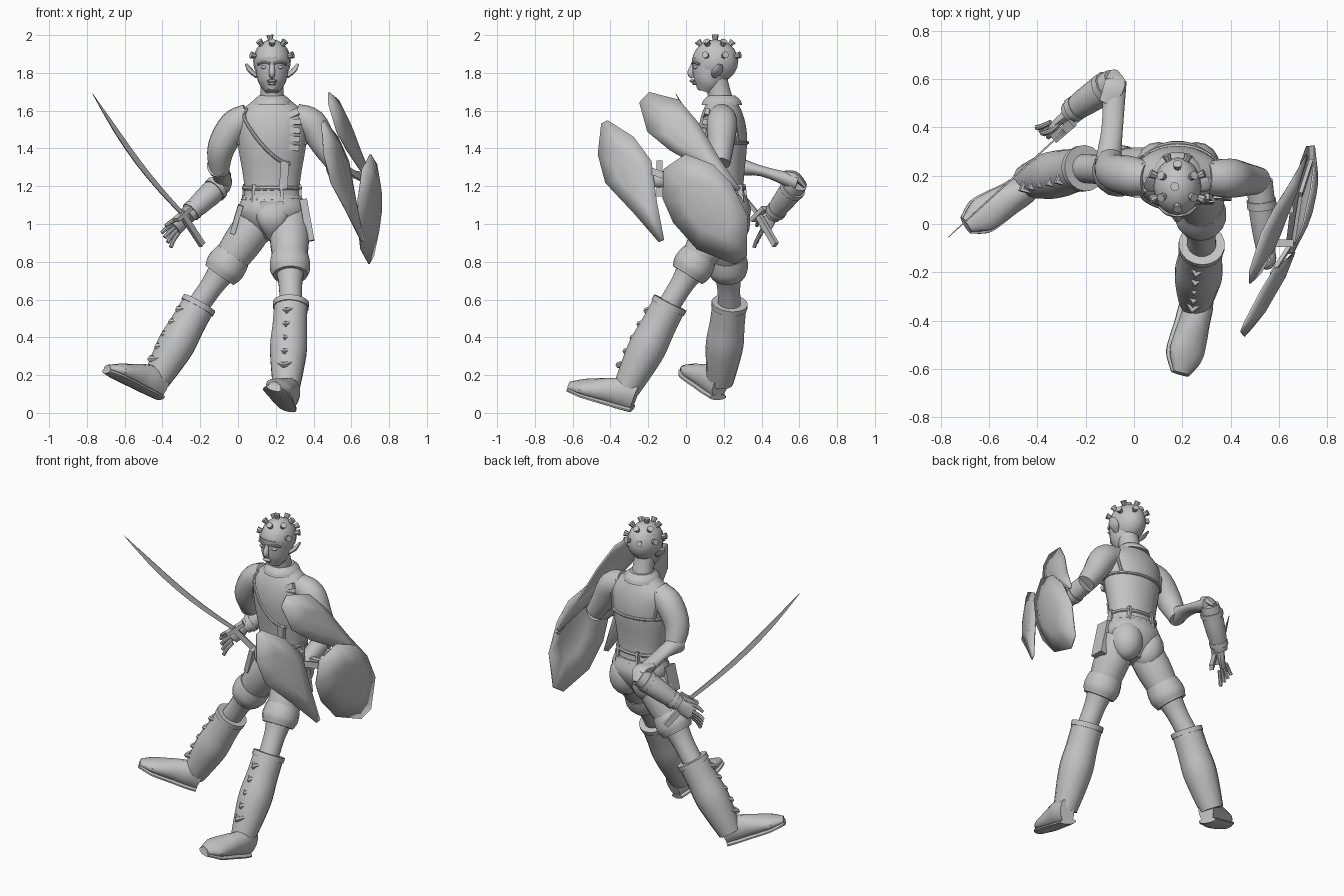
import bpy, bmesh, math
from mathutils import Vector as V

cube = bpy.data.objects.get("Cube")
if cube:
    bpy.data.objects.remove(cube)

grey = bpy.data.materials.new("plain_grey")
grey.use_nodes = True
grey.diffuse_color = (0.55, 0.55, 0.55, 1)
grey.node_tree.nodes["Principled BSDF"].inputs["Base Color"].default_value = grey.diffuse_color
parts = []
ACROSS, BACK, UP = V((1, 0, 0)), V((0, 1, 0)), V((0, 0, 1))


def finish(name, bm):
    bmesh.ops.recalc_face_normals(bm, faces=bm.faces)
    mesh = bpy.data.meshes.new(name)
    bm.to_mesh(mesh)
    bm.free()
    mesh.materials.append(grey)
    obj = bpy.data.objects.new(name, mesh)
    bpy.context.collection.objects.link(obj)
    parts.append(obj)
    return obj


def sample(rows, t):
    """Point at fraction t of a smooth curve through rows."""
    rows = [V(row) for row in rows]
    last = len(rows) - 1
    i = min(int(t * last), last - 1)
    u = t * last - i
    b, c = rows[i], rows[i + 1]
    a = rows[i - 1] if i else b * 2 - c
    d = rows[i + 2] if i + 2 <= last else c * 2 - b
    return b + (c - a) * u / 2 + (a * 2 - b * 5 + c * 4 - d) * u * u / 2 + (b * 3 - a - c * 3 + d) * u ** 3 / 2


def tube(name, path, radii, n=16, side=ACROSS, smooth=4):
    """Ellipses lofted along a path; radii are single numbers or (width, depth)."""
    radii = [r if isinstance(r, tuple) else (r, r) for r in radii]
    if len(radii) == 1:
        radii = radii * 2
    steps = smooth * (max(len(path), len(radii)) - 1)
    centres = [sample(path, i / steps) for i in range(steps + 1)]
    bm, rings = bmesh.new(), []
    for i, centre in enumerate(centres):
        ahead = (centres[min(i + 1, steps)] - centres[max(i - 1, 0)]).normalized()
        wide = (side - ahead * side.dot(ahead)).normalized()
        deep = ahead.cross(wide)
        size = sample(radii, i / steps)
        angles = [math.tau * (j + 0.5) / n for j in range(n)]
        rings.append([bm.verts.new(centre + wide * size.x * math.cos(a) + deep * size.y * math.sin(a))
                      for a in angles])
    for low, high in zip(rings, rings[1:]):
        for j in range(n):
            k = (j + 1) % n
            bm.faces.new((low[j], low[k], high[k], high[j]))
    bm.faces.new(rings[0])
    bm.faces.new(rings[-1])
    return finish(name, bm)


def bar(name, start, end, width, depth, side=ACROSS):
    root = math.sqrt(2)
    tube(name, [start, end], [(width * root, depth * root)], 4, side, 1)


def ball(name, centre, size):
    bm = bmesh.new()
    bmesh.ops.create_uvsphere(bm, u_segments=16, v_segments=10, radius=1)
    obj = finish(name, bm)
    obj.location, obj.scale = centre, size


# torso and pelvis
WAIST, NECK = V((.18, .2, 1.1)), V((.18, .19, 1.67))
TORSO = [(.155, .12), (.148, .108), (.16, .115), (.177, .127), (.188, .13), (.185, .112), (.08, .07)]
tube("torso", [WAIST, NECK], TORSO, 24)
tube("pelvis", [WAIST - UP * .18, WAIST + UP * .05], [(.05, .06), (.14, .12), (.18, .145), (.155, .12)], 24)


def on_torso(degrees, z):
    t = (z - WAIST.z) / (NECK.z - WAIST.z)
    size, turn = sample(TORSO, t), math.radians(degrees)
    return sample([WAIST, NECK], t) + V((size.x * math.cos(turn), size.y * math.sin(turn), 0))


def band(name, start, end, high, low, radius=.01):
    """Piping that wraps the torso and eases from one height to another."""
    ts = [i / 12 for i in range(13)]
    path = [on_torso(start + (end - start) * t, high + (low - high) * math.sin(t * math.pi / 2)) for t in ts]
    tube(name, path, [radius], 8, V((.2, .3, 1)), 2)


# belt, vest edging and straps
for z in (1.13, 1.19):
    band("belt", 0, 360, z, z, .012)
for turn in range(-130, 230, 60):
    bar("belt_loop", on_torso(turn, 1.11), on_torso(turn, 1.21), .008, .016)
band("chest_sash", -150, -55, 1.61, 1.32)
band("right_vest_edge", 150, 140, 1.6, 1.43)
band("left_vest_edge", 30, 40, 1.6, 1.43)
band("back_strap", -20, 200, 1.43, 1.43)
bar("sash_buckle", on_torso(-66, 1.33), on_torso(-66, 1.19), .022, .014)
for i in range(5):
    z = 1.39 + i * .045
    bar("shoulder_strap_plate", on_torso(-50, z), on_torso(-50, z + .03), .028, .012)
tube("loincloth", [(.18, .1, 1.12), (.18, .09, 1.02), (.18, .15, .92)], [(.085, .03), (.08, .045), (.02, .03)])
bar("belt_buckle", (.12, .075, 1.1), (.24, .075, 1.1), .018, .012, UP)
bar("left_pouch", (.345, .15, 1.13), (.385, .14, .91), .02, .045)
bar("right_pocket", (.015, .16, 1.1), (-.03, .17, .95), .014, .05)

# neck and head
SKULL, SKULL_SIZE = V((.18, .155, 1.862)), V((.1, .122, .115))
tube("collar", [NECK - UP * .04, NECK + UP * .01], [.11, .1, .072])
tube("neck", [NECK - UP * .04, SKULL - UP * .08], [.068, .062, .062])
ball("skull", SKULL, SKULL_SIZE)
tube("jaw", [(.18, .1, 1.7), (.18, .118, 1.755), (.18, .14, 1.86)], [(.034, .044), (.074, .08), (.094, .112)], 20)
tube("nose", [(.18, .04, 1.85), (.18, .025, 1.8), (.18, .04, 1.775)], [.01, .018, .01], 10)
for name, z, width in (("upper_lip", 1.757, .027), ("lower_lip", 1.743, .022), ("chin", 1.715, .028)):
    ball(name, (.18, 1.79 - z, z), (width, .015, .008))
for s, name in ((-1, "right"), (1, "left")):
    spot = lambda x, y, z: V((SKULL.x + s * x, y, z))
    ball(name + "_eye", spot(.042, .05, 1.83), (.018, .012, .009))
    tube(name + "_brow", [spot(.01, .034, 1.85), spot(.045, .043, 1.857), spot(.075, .07, 1.845)], [.007], 8, UP)
    tube(name + "_ear", [spot(.08, .15, 1.78), spot(.112, .165, 1.81), spot(.135, .18, 1.845)],
         [(.01, .014), (.012, .032), (.006, .016)], 10, V((s, .4, -1)))
    ball(name + "_buttock", spot(.078, .24, 1.01), (.098, .1, .125))

# flared studs in rows around the skull
for lift, count in ((85, 1), (50, 6), (14, 8)):
    for i in range(count):
        turn, rise = math.tau * (i + .5) / count, math.radians(lift)
        out = V((math.cos(turn) * math.cos(rise), math.sin(turn) * math.cos(rise), math.sin(rise)))
        root = SKULL + out * SKULL_SIZE
        if root.y > .08 or lift > 20:
            tube("head_stud", [root - out * .01, root + out * .025], [.012, .019], 8, V((.3, .5, .2)), 1)

# legs: hip, knee, ankle, heel, toe, sole direction
LEGS = {
    "left": ((.27, .2, 1.04), (.28, -.09, .57), (.255, -.32, .12), (.26, -.29, .025), (.195, -.6, .125), (1, 0, -.35)),
    "right": ((.12, .21, 1.04), (-.21, .23, .57), (-.44, .18, .16), (-.42, .165, .085), (-.68, .005, .215), (-.5, .85, 0)),
}
SHOE = [(.045, .075), (.06, .08), (.064, .07), (.072, .054), (.072, .038), (.034, .018)]
for name, joints in LEGS.items():
    hip, knee, ankle, heel, toe, side = [V(j) for j in joints]
    thigh, shin, foot = knee - hip, ankle - knee, toe - heel
    tube(name + "_thigh", [hip, knee], [.1, .105, .09, .064, .06])
    tube(name + "_cuff", [hip + thigh * .44, hip + thigh * .66], [.098, .106, .107, .092], 18)
    tube(name + "_boot", [knee, ankle], [.09, .093, .1, .088, .07], 14)
    tube(name + "_boot_rim", [knee - shin * .03, knee + shin * .03], [.096], 18)
    lift = foot.cross(side).normalized()
    lift *= math.copysign(1, lift.z)
    spine = [heel + foot * (i / 4.6 - .02) for i in range(len(SHOE))]
    tube(name + "_shoe", [p + lift * size[1] * .8 for p, size in zip(spine, SHOE)], SHOE, 14, side)
    tube(name + "_sole", spine, [(size[0] + .007, .016) for size in SHOE], 12, side)
    # pointed flaps down the shin
    down = shin.normalized()
    front = (foot - down * foot.dot(down)).normalized()
    wide = front.cross(down)
    for i in range(5):
        tip = knee + shin * (.12 + i * .16) + front * .095
        ends = [tip + wide * s - front * .05 - down * .03 for s in (.065, -.065)]
        tube(name + "_shin_flap", [ends[0], tip + down * .02, ends[1]], [.008, .017, .008], 6, front, 1)

# right arm, bracer and open hand
elbow, wrist = V((-.08, .59, 1.22)), V((-.27, .46, 1.045))
fore = wrist - elbow
tube("right_upper_arm", [(.06, .19, 1.57), (-.02, .2, 1.52), (-.09, .22, 1.4), (-.1, .28, 1.27)], [.07, .082, .073, .05])
tube("right_forearm", [(-.11, .24, 1.31), (-.09, .4, 1.28), elbow], [(.055, .06), (.045, .028), (.05, .045)])
tube("right_bracer", [elbow, wrist], [.056, .064, .057, .045], 10, UP, 1)
for t in (.15, .8):
    tube("bracer_band", [elbow + fore * t, elbow + fore * (t + .1)], [.071 - t * .02], 12, UP)
tube("elbow_guard", [(-.12, .5, 1.265), (-.08, .575, 1.255), (-.085, .63, 1.2)], [(.03, .015), (.05, .025), (.02, .015)], 6)
FLAT = V((.67, -.745, 0))
knuckles = V((-.33, .41, .975))
tube("right_palm", [wrist, knuckles], [(.024, .03), (.02, .045), (.018, .042)], 10, FLAT)
for i in range(4):
    fan = V((-.5, .4, .8)) * (i - 1.5) * .02
    start = knuckles + fan
    tube("right_finger", [start, start + V((-.03, -.02, -.03)) + fan * .3, start + V((-.05, -.03, -.06)) + fan * .6], [.011], 8, FLAT)
tube("right_thumb", [wrist, (-.34, .39, 1.02), (-.385, .375, .99)], [.014, .012, .009], 8, FLAT)

# curved sword
hilt, point, pommel = V((-.3, .375, 1.06)), V((-.77, -.055, 1.69)), V((-.19, .475, .89))
curve = [hilt.lerp(point, i / 8) - UP * .04 * math.sin(math.pi * i / 8) for i in range(9)]
tube("sword_blade", curve, [(.005, .016), (.005, .02), (.005, .023), (.005, .019), (.002, .001)], 4, FLAT, 1)
bar("sword_grip", pommel, hilt, .012, .016, FLAT)
bar("sword_guard", (-.33, .355, 1.02), (-.255, .42, 1.085), .02, .012, FLAT)

# left arm and hand
left_elbow, fist = V((.52, .18, 1.32)), V((.55, -.14, 1.235))
tube("left_upper_arm", [(.3, .19, 1.57), (.39, .19, 1.53), (.455, .185, 1.42), left_elbow], [.07, .082, .07, .055])
tube("left_forearm", [left_elbow, fist], [.055, .056, .05, .036])
tube("left_forearm_band", [left_elbow.lerp(fist, .25), left_elbow.lerp(fist, .35)], [.062])
ball("left_fist", fist, (.04, .05, .045))


def shield_blade(name, tip, tail, tilt, bulge, widths):
    """Leaf-shaped plate between two points with a raised flat centre."""
    tip, tail = V(tip), V(tail)
    run = (tail - tip).normalized()
    across = V((tilt, -run.z, run.y))
    stations = list(zip([0, .2, .42, .72, 1], widths))
    edge = [(t, w) for t, w in stations] + [(t, -w) for t, w in reversed(stations)]
    outline = [tip.lerp(tail, t) + across * w for t, w in edge]
    middle = tip.lerp(tail, .45)
    bm = bmesh.new()
    rim = [bm.verts.new(p) for p in outline]
    crown = [bm.verts.new(p.lerp(middle, .5) + ACROSS * bulge) for p in outline]
    for i, corner in enumerate(rim):
        bm.faces.new((rim[i - 1], crown[i - 1], crown[i], corner))
    bm.faces.new(crown)
    solid = finish(name, bm).modifiers.new("thickness", "SOLIDIFY")
    solid.thickness, solid.offset = .008, 0


# shield of three blades on a bracket
shield_blade("front_shield_blade", (.45, -.43, 1.54), (.66, -.13, .91), .33, .025, [.02, .11, .14, .07, .015])
shield_blade("upper_shield_blade", (.48, -.22, 1.67), (.715, .28, 1.18), .02, .025, [.04, .125, .11, .05, .01])
shield_blade("lower_shield_blade", (.68, -.06, 1.33), (.705, .29, .81), .3, .04, [.07, .16, .185, .16, .04])
hub, joint = V((.66, -.07, 1.24)), V((.69, .12, 1.29))
bar("shield_bracket", hub, joint, .008, .02)
bar("shield_bracket_tail", joint, (.735, .26, 1.15), .008, .014)
bar("shield_bracket_front", (.57, -.21, 1.29), hub, .008, .018)
bar("shield_handle", fist - UP * .09, fist + UP * .1, .015, .015)
for y in (-.08, .06):
    bar("shield_strut", (.55, y, 1.26), (.66, y, 1.26), .015, .02, BACK)

# smooth shading with crisp edges
bpy.ops.object.select_all(action="DESELECT")
for obj in parts:
    obj.select_set(True)
bpy.context.view_layer.objects.active = parts[0]
bpy.ops.object.shade_smooth_by_angle(angle=math.radians(40))
